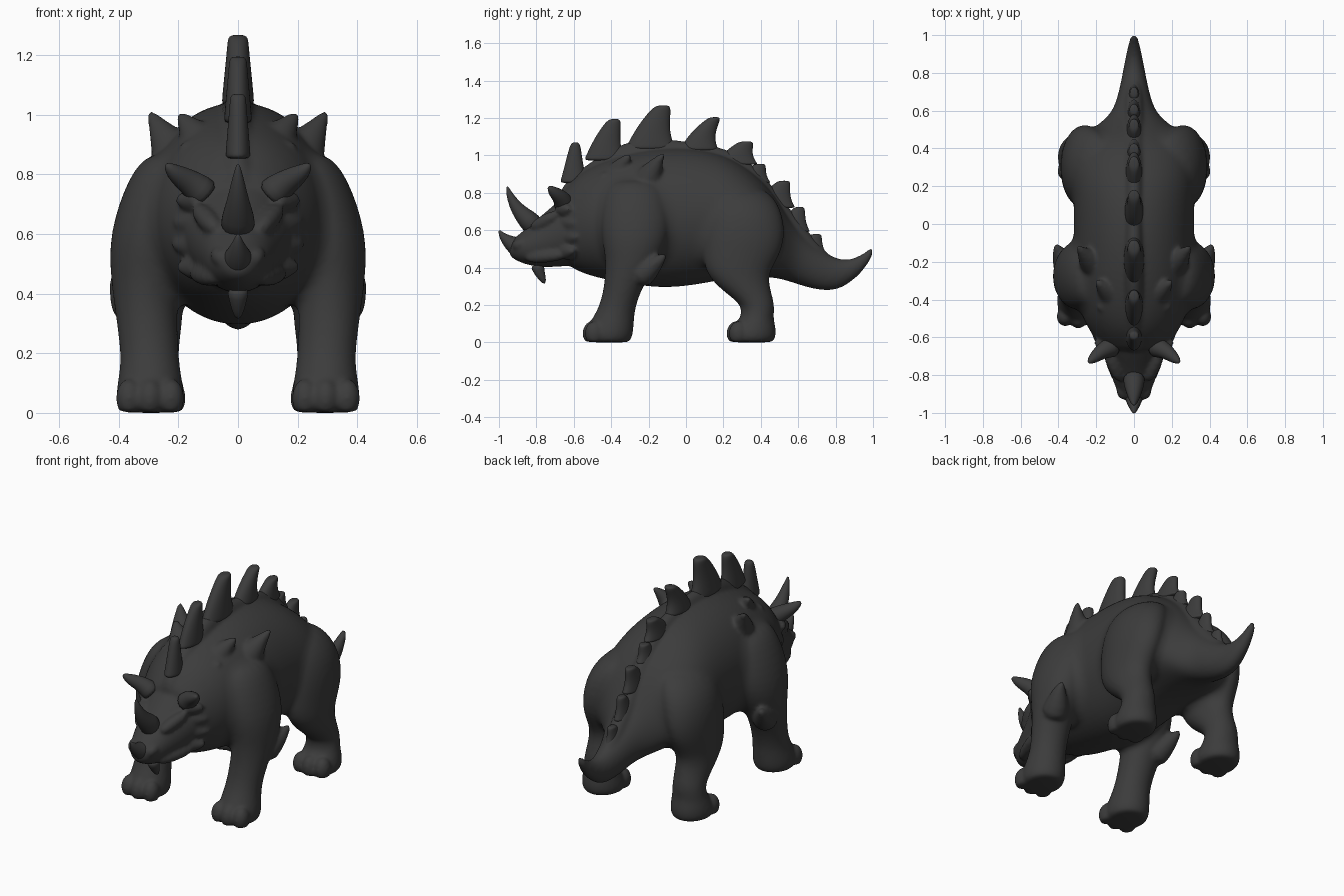
import bpy, bmesh, math
from mathutils import Vector

mat = bpy.data.materials.new("dark_grey")
mat.diffuse_color = (0.045, 0.045, 0.045, 1)
N = 16


def loft(name, rings, mirror=False, levels=2):
    """Skin rings of (centre, u axis, v axis) into a smooth closed form."""
    bm = bmesh.new()
    loops = []
    for c, u, v in rings:
        c, u, v = Vector(c), Vector(u), Vector(v)
        loops.append([bm.verts.new(c + u * math.cos(2 * math.pi * i / N) + v * math.sin(2 * math.pi * i / N))
                      for i in range(N)])
    for a, b in zip(loops, loops[1:]):
        for i in range(N):
            j = (i + 1) % N
            bm.faces.new((a[i], a[j], b[j], b[i]))
    bm.faces.new(loops[0])
    bm.faces.new(loops[-1])
    bmesh.ops.recalc_face_normals(bm, faces=bm.faces)
    me = bpy.data.meshes.new(name)
    bm.to_mesh(me)
    bm.free()
    me.materials.append(mat)
    me.shade_smooth()
    ob = bpy.data.objects.new(name, me)
    bpy.context.collection.objects.link(ob)
    if mirror:
        ob.modifiers.new("mirror", "MIRROR").use_mirror_merge = False
    sub = ob.modifiers.new("smooth", "SUBSURF")
    sub.levels = sub.render_levels = levels
    return ob


def trunk(name, secs):
    """Sections along y: (y, top, bottom, half width)."""
    return loft(name, [((0, y, (t + b) / 2), (w * 1.02, 0, 0), (0, 0, (t - b) / 2 * 1.02))
                       for y, t, b, w in secs])


def leg(name, secs):
    """Sections up z: (z, x, y, x radius, y radius)."""
    return loft(name, [((x, y, z), (rx * 1.03, 0, 0), (0, ry * 1.03, 0)) for z, x, y, rx, ry in secs], True)


def spike(name, pts, radii, mirror=False):
    """Tapered horn along a path."""
    pts = [Vector(p) for p in pts]
    rings = []
    for i, p in enumerate(pts):
        d = (pts[min(i + 1, len(pts) - 1)] - pts[max(i - 1, 0)]).normalized()
        u = d.cross(Vector((0.1, 1, 0.2))).normalized()
        rings.append((p, u * radii[i], d.cross(u) * radii[i]))
    return loft(name, rings, mirror, 1)


def plate(name, y0, y1, zb, ty, tz, th):
    """Back plate leaning from its base span to a blunt tip."""
    mid, half = (y0 + y1) / 2, (y1 - y0) / 2
    rings = []
    for t, k, s in ((-0.1, 1.1, 0), (0, 1, 0), (0.3, .78, .08), (0.6, .6, .35), (0.85, .45, .68), (0.97, .32, .85), (1.0, .16, .92)):
        y, z = mid + (ty - mid) * s, zb + (tz - zb) * t
        w = th * (1.25 - .5 * max(t, 0)) * (.5 if t > .98 else 1)
        rings.append(((0, y, z), (w, 0, 0), (0, half * k, 0)))
    return loft(name, rings)


def fuse(parts, voxel, steps):
    """Join parts, merge them into one skin and relax the seams."""
    bpy.ops.object.select_all(action="DESELECT")
    for o in parts:
        o.select_set(True)
    bpy.context.view_layer.objects.active = parts[0]
    bpy.ops.object.convert(target="MESH")
    bpy.ops.object.join()
    ob = bpy.context.view_layer.objects.active
    rm = ob.modifiers.new("fuse", "REMESH")
    rm.mode, rm.voxel_size, rm.use_smooth_shade = "VOXEL", voxel, True
    sm = ob.modifiers.new("blend", "SMOOTH")
    sm.factor, sm.iterations = .5, steps
    return ob


def torso():
    # Torso running into the upturned tail, and the four legs
    body = trunk("body", [
        (-.68, .79, .46, .14), (-.64, .83, .42, .185), (-.58, .90, .38, .225), (-.48, .96, .345, .285),
        (-.3, 1.02, .31, .32), (-.1, 1.05, .285, .32), (.1, 1.035, .315, .32), (.25, .99, .345, .325),
        (.4, .88, .35, .315), (.48, .78, .345, .255), (.54, .685, .33, .17), (.6, .605, .31, .11), (.7, .51, .28, .08),
        (.8, .445, .275, .06), (.88, .44, .32, .045), (.95, .475, .385, .03), (.99, .51, .45, .02), (1.0, .505, .475, .012)])
    front = leg("front_leg", [
        (.88, .2, -.27, .09, .12), (.8, .24, -.27, .125, .175), (.6, .305, -.27, .128, .19),
        (.45, .315, -.28, .112, .145), (.3, .305, -.335, .1, .1), (.18, .295, -.37, .095, .095),
        (.1, .295, -.4, .108, .12), (.04, .295, -.41, .115, .125), (.005, .295, -.41, .1, .11), (0, .295, -.41, .08, .09)])
    hind = leg("hind_leg", [
        (.84, .16, .28, .09, .13), (.74, .22, .3, .135, .2), (.6, .262, .31, .128, .22), (.48, .278, .3, .11, .21),
        (.37, .285, .27, .1, .165), (.28, .285, .32, .095, .13), (.2, .29, .39, .088, .085),
        (.13, .29, .38, .095, .085), (.08, .29, .36, .11, .12), (.03, .29, .35, .115, .13),
        (.005, .29, .35, .1, .115), (0, .29, .35, .08, .09)])
    return [body, front, hind]


# A heavily relaxed copy of the torso fills the creases where limbs join
fillet = fuse(torso(), .016, 60)
fused = torso() + [fillet]
fused[0].name = "body"
# Ridge along the spine that carries the plates
fused.append(trunk("spine_ridge", [(y, z, z - .16, .05) for y, z in (
    (-.68, .81), (-.63, .87), (-.53, .955), (-.34, 1.07), (-.2, 1.095), (-.02, 1.08), (.17, 1.05), (.3, 1.0),
    (.4, .91), (.5, .79), (.6, .655), (.7, .54))] + [(.78, .455, .35, .03), (.8, .43, .37, .02)]))
# Head
fused.append(trunk("head", [
    (-.945, .53, .47, .03), (-.93, .55, .45, .055), (-.89, .58, .43, .085), (-.85, .615, .415, .105),
    (-.77, .68, .4, .13), (-.68, .76, .405, .165), (-.6, .82, .41, .195), (-.5, .8, .42, .19)]))
# Toes
for i, dx in enumerate((-.07, 0, .07)):
    for tag, y, x in (("front", -.49, .295), ("hind", .28, .29)):
        y -= .012 * (i == 1)
        fused.append(leg(tag + "_toe", [(z, x + dx, y, r, r * 1.15) for z, r in
                                        ((.002, .025), (.008, .038), (.05, .047), (.09, .038), (.115, .015))]))
# Brow ridge, nostril and jaw swellings
for n, a, b, r in (("brow", (.07, -.83, .61), (.14, -.68, .69), .036),
                   ("nostril", (.05, -.925, .51), (.075, -.86, .54), .03),
                   ("jaw", (.07, -.86, .45), (.15, -.64, .47), .035)):
    a, b = Vector(a), Vector(b)
    fused.append(spike(n, [a, a.lerp(b, .2), a.lerp(b, .8), b], [r * .4, r, r, r * .4], True))
# Shoulder, collar, neck and elbow spikes grow out of the skin
fused.append(spike("shoulder_spike", [(.16, -.22, .78), (.21, -.205, .87), (.25, -.175, .93), (.285, -.135, .99), (.297, -.118, 1.01)],
                   [.13, .09, .05, .02, .01], True))
fused.append(spike("collar_spike", [(.1, -.38, .86), (.14, -.35, .93), (.18, -.32, .98), (.2, -.3, 1.005)],
                   [.1, .06, .027, .012], True))
fused.append(spike("neck_spike", [(.12, -.44, .82), (.155, -.44, .87), (.19, -.44, .91)], [.08, .045, .012], True))
fused.append(spike("elbow_spike", [(.34, -.27, .34), (.37, -.2, .39), (.4, -.145, .44), (.415, -.105, .47)],
                   [.085, .065, .035, .01], True))
# Frill points down each cheek
for x, y, z in ((.205, -.64, .71), (.212, -.61, .635), (.215, -.6, .56), (.2, -.62, .485)):
    fused.append(spike("cheek_spike", [(x - .1, y - .02, z + .01), (x - .035, y, z), (x + .01, y + .02, z + .005)],
                       [.07, .04, .008], True))
fuse(fused, .01, 7)

# Plates along the spine and tail
for i, p in enumerate([
        (-.67, -.53, .87, -.59, 1.07, .034), (-.54, -.33, .99, -.375, 1.195, .038),
        (-.32, -.06, 1.05, -.115, 1.268, .044), (-.03, .17, 1.04, .165, 1.205, .04),
        (.15, .38, .96, .33, 1.075, .036), (.27, .45, .86, .4, .955, .034),
        (.37, .58, .73, .53, .865, .034), (.49, .66, .6, .61, .725, .031), (.58, .75, .48, .7, .58, .028)]):
    plate(f"back_plate_{i + 1}", *p)

# Horns on nose, forehead, chin and brows
spike("nose_horn", [(0, -.88, .5), (0, -.92, .52), (0, -.965, .55), (0, -.993, .585), (0, -.998, .6)],
      [.06, .05, .03, .012, .005])
spike("forehead_horn", [(0, -.8, .61), (0, -.85, .66), (0, -.9, .71), (0, -.935, .77), (0, -.953, .82), (0, -.955, .835)],
      [.065, .055, .038, .024, .01, .004])
spike("chin_horn", [(0, -.795, .42), (0, -.79, .39), (0, -.77, .345), (0, -.755, .315)], [.04, .033, .022, .008])
spike("brow_horn", [(.1, -.65, .72), (.135, -.655, .755), (.18, -.68, .785), (.22, -.715, .81), (.242, -.735, .835)],
      [.06, .052, .04, .028, .008], True)
